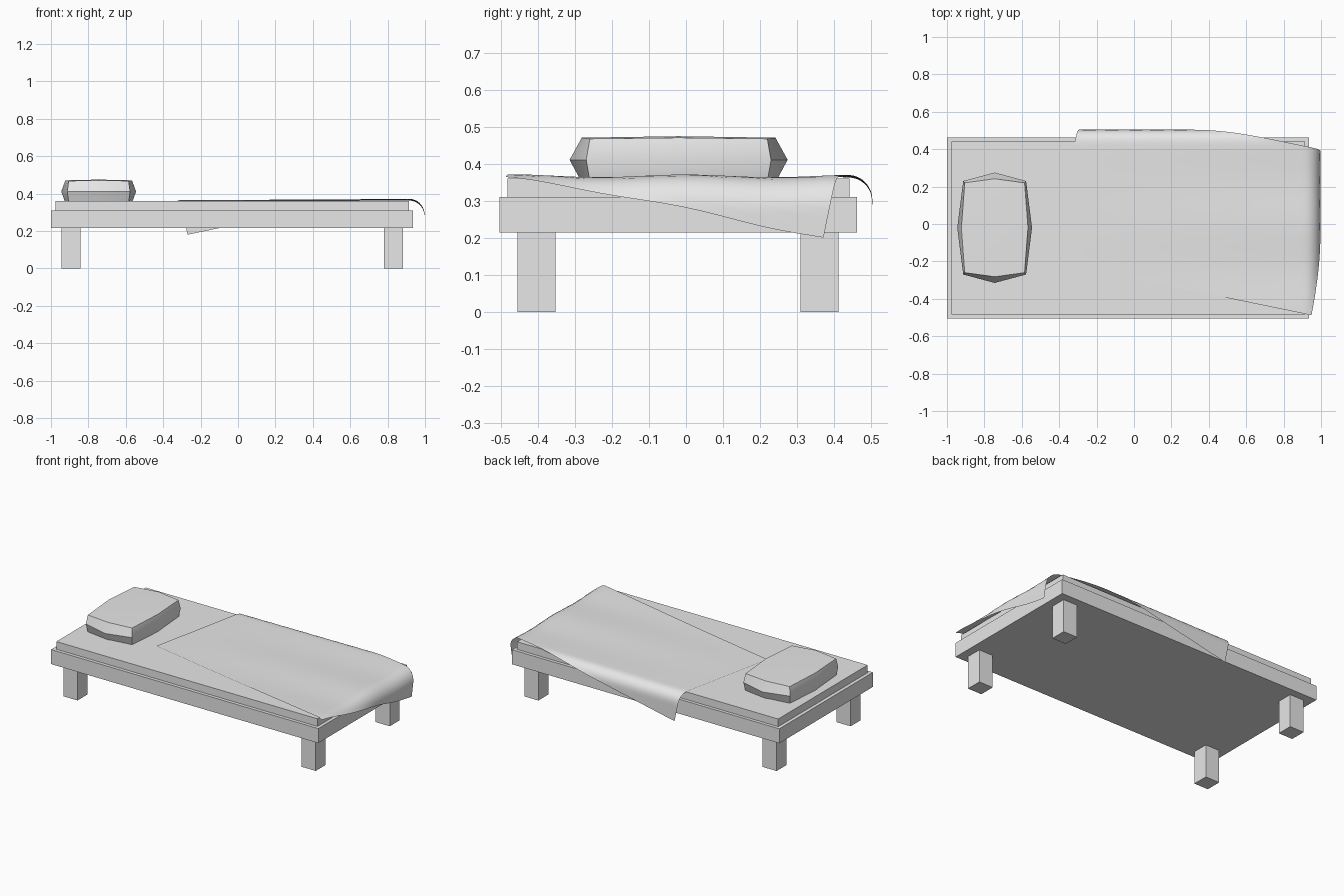
import bpy, bmesh, math

if "Cube" in bpy.data.objects:
    bpy.data.objects.remove(bpy.data.objects["Cube"])

mat = bpy.data.materials.new("pale grey")
mat.diffuse_color = (0.8, 0.8, 0.8, 1)
mat.use_nodes = True
mat.node_tree.nodes["Principled BSDF"].inputs["Base Color"].default_value = mat.diffuse_color


def add_mesh(name, verts, faces, smooth=False):
    me = bpy.data.meshes.new(name)
    me.from_pydata(verts, [], faces)
    bm = bmesh.new()
    bm.from_mesh(me)
    bmesh.ops.recalc_face_normals(bm, faces=bm.faces)
    bm.to_mesh(me)
    bm.free()
    me.materials.append(mat)
    ob = bpy.data.objects.new(name, me)
    bpy.context.collection.objects.link(ob)
    if smooth:
        bpy.ops.object.select_all(action='DESELECT')
        ob.select_set(True)
        bpy.context.view_layer.objects.active = ob
        bpy.ops.object.shade_smooth_by_angle(angle=math.radians(30))
    return ob


def box(name, x0, x1, y0, y1, z0, z1):
    v = [(x, y, z) for x in (x0, x1) for y in (y0, y1) for z in (z0, z1)]
    f = [(0, 1, 3, 2), (4, 6, 7, 5), (0, 4, 5, 1), (2, 3, 7, 6), (0, 2, 6, 4), (1, 5, 7, 3)]
    return add_mesh(name, v, f)


# Frame, mattress and legs
box("bed_frame", -1.0, 0.935, -0.505, 0.463, 0.215, 0.31)
box("mattress", -0.977, 0.913, -0.483, 0.442, 0.31, 0.36)
for xn, x in (("head", -0.945), ("foot", 0.78)):
    for yn, y in (("front", -0.456), ("back", 0.31)):
        box(f"{xn}_{yn}_leg", x, x + 0.102, y, y + 0.103, 0, 0.215)

# Pillow: three eight-sided rings with slightly domed caps
CX, CY = -0.745, -0.02


def ring(cx, cy, ex, ey, z, dz):
    pts = [(ex, 0, dz), (cx, cy, 0), (0, ey, dz), (-cx, cy, 0),
           (-ex, 0, dz), (-cx, -cy, 0), (0, -ey, dz), (cx, -cy, 0)]
    return [(CX + x, CY + y, z + d) for x, y, d in pts]


pv = (ring(0.16, 0.24, 0.178, 0.262, 0.352, -0.002)
      + ring(0.168, 0.25, 0.2, 0.295, 0.411, 0)
      + ring(0.16, 0.24, 0.178, 0.262, 0.468, 0.003)
      + [(CX, CY, 0.347), (CX, CY, 0.475)])
pf = [(r * 8 + i, r * 8 + (i + 1) % 8, r * 8 + 8 + (i + 1) % 8, r * 8 + 8 + i)
      for r in (0, 1) for i in range(8)]
for base, centre in ((0, 24), (16, 25)):
    pf += [(base + i, base + i + 1, base + (i + 2) % 8, centre) for i in (0, 2, 4, 6)]
add_mesh("pillow", pv, pf, True)


# Blanket: a slightly turned rectangle folded over the back and foot edges
def fold(d, r):
    """Outward and downward travel of cloth d past the start of a bend."""
    if d <= 0:
        return d, 0
    a = d / r
    if a < math.pi / 2:
        return r * math.sin(a), r * (1 - math.cos(a))
    return r, r + d - r * math.pi / 2


NU, NV = 56, 36
bv = []
for i in range(NU + 1):
    for j in range(NV + 1):
        s, t = i / NU, j / NV
        x = -0.45 + 1.40 * s + 0.18 * t
        y = -0.20 - 0.288 * s + 0.86 * t
        ox, dx = fold(x - 0.915, 0.082)
        oy, dy = fold(y - 0.44, 0.064)
        ripple = 0.004 * max(0, min(1, s)) * (1 + math.cos(2 * math.pi * y / 0.47))
        bv.append((0.915 + ox, 0.44 + oy, 0.364 + ripple - max(dx, dy)))
W = NV + 1
bf = [(i * W + j, (i + 1) * W + j, (i + 1) * W + j + 1, i * W + j + 1)
      for i in range(NU) for j in range(NV)]
add_mesh("blanket", bv, bf, True)
